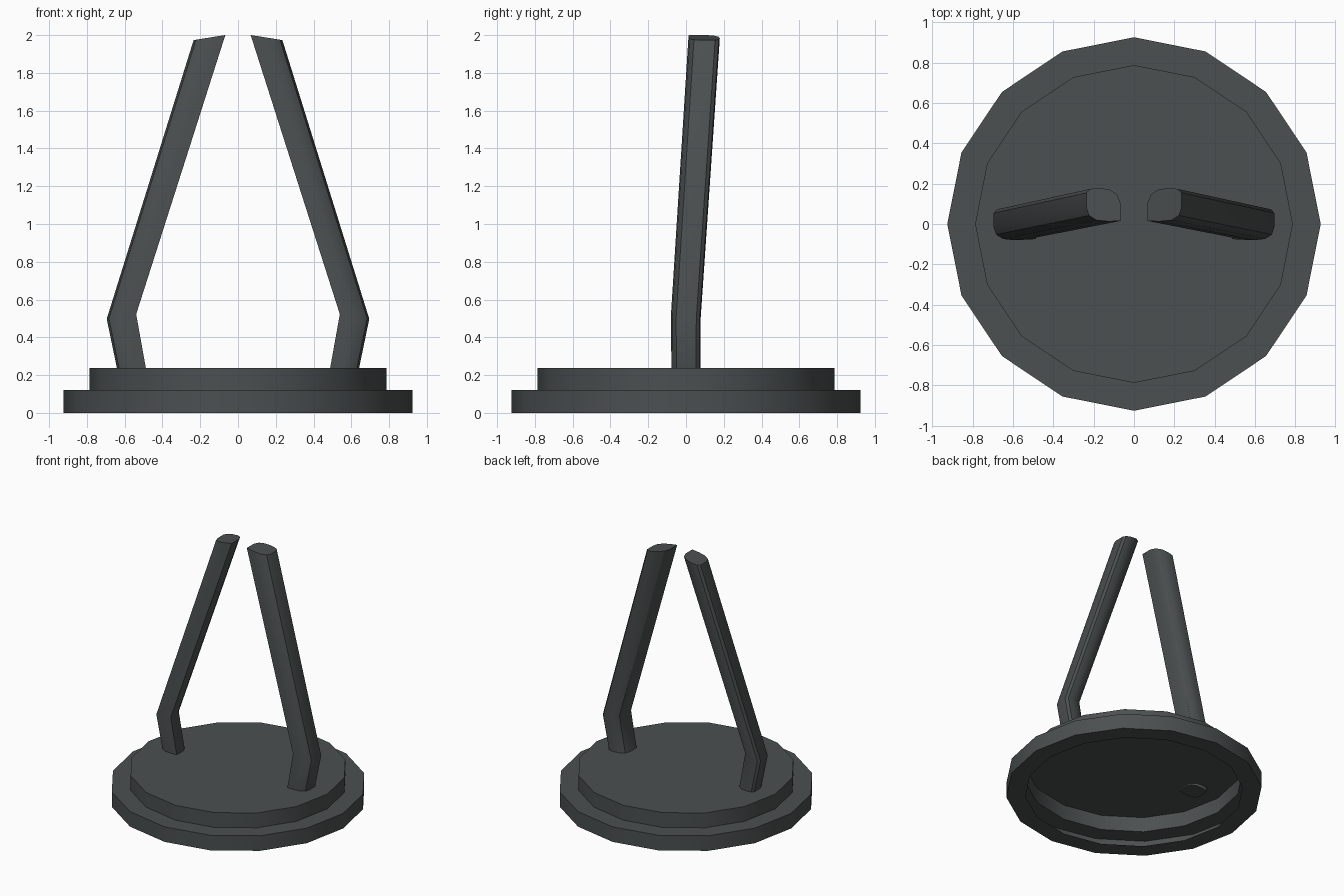
import bpy
import bmesh
import math

if "Cube" in bpy.data.objects:
    bpy.data.objects.remove(bpy.data.objects["Cube"])

dark = bpy.data.materials.new("dark_grey")
dark.diffuse_color = (0.07, 0.079, 0.079, 1)
dark.use_nodes = True
dark.node_tree.nodes["Principled BSDF"].inputs["Base Color"].default_value = dark.diffuse_color


def loft(name, rings, cap_start, cap_end, flip=False):
    """Join equal-sized rings of points with quads, optionally capping the ends."""
    bm = bmesh.new()
    loops = [[bm.verts.new(p) for p in ring] for ring in rings]
    for a, b in zip(loops, loops[1:]):
        n = len(a)
        for i in range(n):
            j = (i + 1) % n
            bm.faces.new((a[i], a[j], b[j], b[i]))
    if cap_start:
        bm.faces.new(loops[0][::-1])
    if cap_end:
        bm.faces.new(loops[-1])
    if flip:
        bmesh.ops.reverse_faces(bm, faces=bm.faces[:])
    mesh = bpy.data.meshes.new(name)
    bm.to_mesh(mesh)
    bm.free()
    mesh.materials.append(dark)
    obj = bpy.data.objects.new(name, mesh)
    bpy.context.collection.objects.link(obj)
    bpy.ops.object.select_all(action='DESELECT')
    obj.select_set(True)
    bpy.context.view_layer.objects.active = obj
    bpy.ops.object.shade_smooth_by_angle(angle=math.radians(30))
    return obj


# Stepped 16-sided base: a thin hollow shell with an open underside
def circle(r, z, n=16):
    return [(r * math.cos(2 * math.pi * i / n), r * math.sin(2 * math.pi * i / n), z)
            for i in range(n)]


steps = [(0.787, 0), (0.925, 0), (0.925, 0.12), (0.787, 0.12), (0.787, 0.238)]
loft("stepped_base", [circle(r, z) for r, z in steps], False, True)

# Leaf-like arm section, swept along a bent path without turning
section = [(-1, -0.97), (-0.3, -1), (0.4, -0.93), (0.85, -0.65), (1, -0.2), (1, 0.7),
           (0.8, 0.93), (0.3, 1), (-0.35, 0.9), (-0.8, 0.6), (-1, 0.1)]
# centre x, y, z, half width in x, half width in y
path = [(0.56, 0, 0.215, 0.074, 0.077),
        (0.617, -0.001, 0.51, 0.078, 0.079),
        (0.151, 0.096, 1.987, 0.084, 0.083)]
for side, name in ((1, "right_arm"), (-1, "left_arm")):
    rings = [[(side * (cx + u * wx), cy + v * wy, cz - 0.16 * u * wx) for u, v in section]
             for cx, cy, cz, wx, wy in path]
    loft(name, rings, True, True, flip=side < 0)
